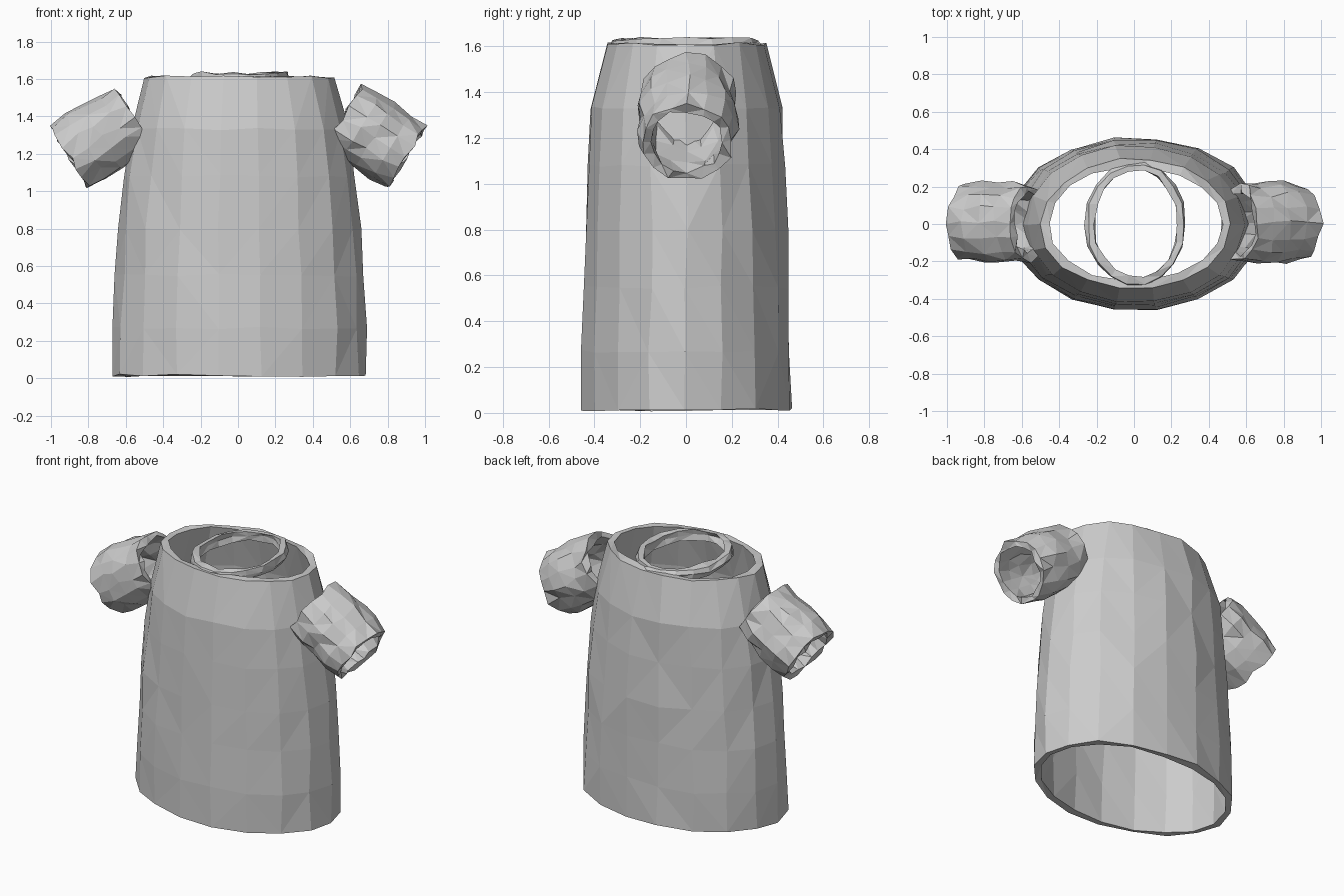
import bpy, bmesh, math, random
from mathutils import Matrix, Vector

cube = bpy.data.objects.get("Cube")
if cube:
    bpy.data.objects.remove(cube, do_unlink=True)

GREY = (0.6, 0.6, 0.6, 1.0)
cloth = bpy.data.materials.new("grey cloth")
cloth.use_nodes = True
cloth.diffuse_color = GREY
cloth.node_tree.nodes["Principled BSDF"].inputs["Base Color"].default_value = GREY


def wall(rings, thickness):
    """Turn outer rings (rx, ry, z) into a closed section: up outside, down inside."""
    inner = [(rx - thickness, ry - thickness, z) for rx, ry, z in reversed(rings)]
    return rings + inner


def loft(name, section, sides, jitter, seed, place=Matrix(), flip=False):
    """Sweep a closed section round an ellipse, with hand-made unevenness."""
    rng = random.Random(seed)
    bm = bmesh.new()
    loops = []
    for rx, ry, z in section:
        loop = []
        for i in range(sides):
            a = math.tau * i / sides
            offset = Vector([rng.uniform(-jitter, jitter) for _ in range(3)])
            loop.append(bm.verts.new(Vector((rx * math.cos(a), ry * math.sin(a), z)) + offset))
        loops.append(loop)
    for k, low in enumerate(loops):
        high = loops[(k + 1) % len(loops)]
        for i in range(sides):
            j = (i + 1) % sides
            bm.faces.new((low[i], low[j], high[j], high[i]))
    # Uneven triangles give the faceted surface
    bmesh.ops.triangulate(bm, faces=bm.faces[:], quad_method='SHORT_EDGE')
    bm.transform(place)
    if flip:
        bm.transform(Matrix.Scale(-1, 4, (1, 0, 0)))
    bmesh.ops.recalc_face_normals(bm, faces=bm.faces[:])
    mesh = bpy.data.meshes.new(name)
    bm.to_mesh(mesh)
    bm.free()
    mesh.materials.append(cloth)
    obj = bpy.data.objects.new(name, mesh)
    bpy.context.collection.objects.link(obj)
    return obj


# Torso: open oval tube narrowing at the shoulders
torso_rings = [(0.68, 0.465, 0.015), (0.675, 0.46, 0.27), (0.66, 0.455, 0.55),
               (0.645, 0.447, 0.8), (0.62, 0.435, 1.08), (0.583, 0.42, 1.33),
               (0.505, 0.35, 1.61)]
loft("torso", wall(torso_rings, 0.042), 18, 0.008, 4, Matrix.Translation((0.007, 0, 0)))

# Collar: loose crumpled ring in the neck opening
collar_rings = [(0.255, 0.325, 1.565), (0.27, 0.333, 1.6), (0.258, 0.322, 1.632)]
loft("collar", wall(collar_rings, 0.035), 18, 0.009, 7, Matrix.Translation((0.01, 0, 0)))

# Sleeves: short crumpled tubes, open at both ends, pointing out and down
LENGTH = 0.4
sleeve_rings = [(0.195 + bulge, 0.205 + bulge, LENGTH * t)
                for t, bulge in ((0, 0), (0.25, 0.008), (0.5, 0.01), (0.75, 0.01), (1, 0))]
socket = Matrix.Translation((0.56, 0.005, 1.395)) @ Matrix.Rotation(math.radians(122), 4, 'Y')
for side, seed in (("left", 11), ("right", 23)):
    loft(side + "_sleeve", wall(sleeve_rings, 0.04), 16, 0.014, seed, socket, side == "right")
